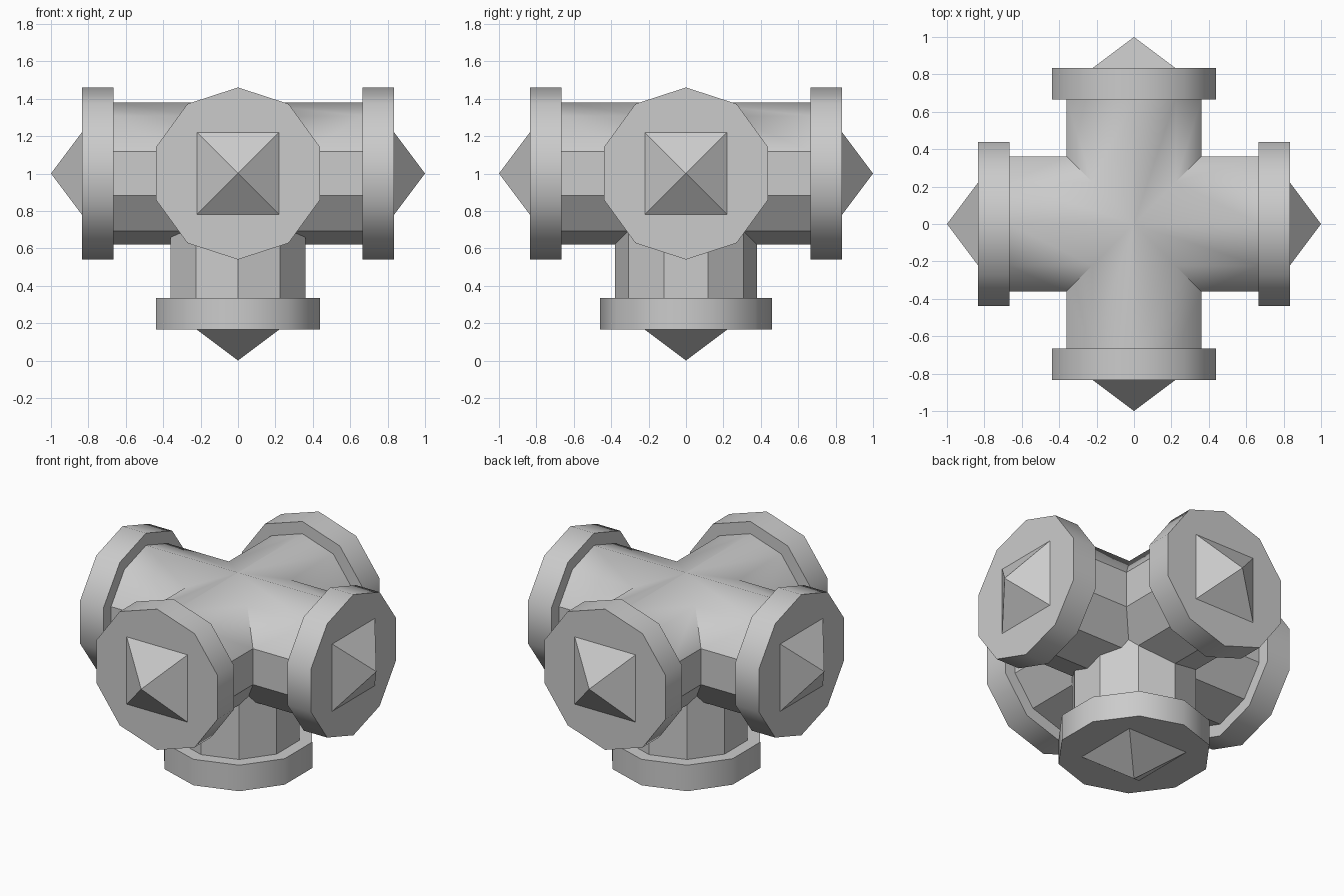
import bpy, bmesh
from math import pi
from mathutils import Matrix

if "Cube" in bpy.data.objects:
    bpy.data.objects.remove(bpy.data.objects["Cube"])

SIDES = 10
CENTRE = Matrix.Translation((0, 0, 1))
LAY = Matrix.Rotation(pi / 2, 4, 'X')       # local z -> -y, a corner stays on top
ARMS = {
    "front": LAY,
    "right": Matrix.Rotation(pi / 2, 4, 'Z') @ LAY,
    "back": Matrix.Rotation(pi, 4, 'Z') @ LAY,
    "left": Matrix.Rotation(-pi / 2, 4, 'Z') @ LAY,
    "bottom": Matrix.Rotation(pi, 4, 'X'),
}
PIPE_R, FLANGE_R = 0.38, 0.46
PIPE_END, FLANGE_END, TIP = 0.67, 0.835, 1.0
SPIKE = 0.22


def make(name, bm, matrix):
    bmesh.ops.recalc_face_normals(bm, faces=bm.faces)
    mesh = bpy.data.meshes.new(name)
    bm.to_mesh(mesh)
    bm.free()
    mesh.transform(matrix)
    obj = bpy.data.objects.new(name, mesh)
    bpy.context.collection.objects.link(obj)
    return obj


def smooth(obj, degrees):
    bpy.ops.object.select_all(action='DESELECT')
    obj.select_set(True)
    bpy.context.view_layer.objects.active = obj
    bpy.ops.object.shade_smooth_by_angle(angle=degrees * pi / 180)


def prism(name, r, z0, z1, matrix):
    bm = bmesh.new()
    place = Matrix.Translation((0, 0, (z0 + z1) / 2)) @ Matrix.Rotation(pi / 2, 4, 'Z')
    bmesh.ops.create_cone(bm, cap_ends=True, segments=SIDES, radius1=r, radius2=r,
                          depth=z1 - z0, matrix=place)
    # put a corner exactly on local +y
    top = max(bm.verts, key=lambda v: v.co.y).co
    turn = top.xy.angle_signed((0, 1)) if abs(top.x) > 1e-4 else 0
    if turn:
        bmesh.ops.rotate(bm, verts=bm.verts, matrix=Matrix.Rotation(-turn, 3, 'Z'))
    return make(name, bm, CENTRE @ matrix)


# Pipe cross: two through pipes and one stub pointing down, fused together
body = prism("pipe_cross", PIPE_R, -PIPE_END, PIPE_END, ARMS["right"])
others = [prism("pipe_front_back", PIPE_R, -PIPE_END, PIPE_END, ARMS["front"]),
          prism("pipe_down", PIPE_R, 0, PIPE_END, ARMS["bottom"])]
for other in others:
    mod = body.modifiers.new("union", 'BOOLEAN')
    mod.operation, mod.solver, mod.object = 'UNION', 'EXACT', other
bpy.context.view_layer.objects.active = body
for mod in list(body.modifiers):
    bpy.ops.object.modifier_apply(modifier=mod.name)
for other in others:
    bpy.data.objects.remove(other)

# Open the pipe ends, since the flanges close them
bm = bmesh.new()
bm.from_mesh(body.data)
caps = [f for f in bm.faces
        if (f.calc_center_median().xyz - CENTRE.translation).dot(f.normal) > PIPE_END - 0.01]
bmesh.ops.delete(bm, geom=caps, context='FACES')
bm.to_mesh(body.data)
bm.free()

# Upper pipe faces blend softly, the lower ones stay faceted
smooth(body, 40)
for p in body.data.polygons:
    p.use_smooth = p.normal.z > 0.3

for side, matrix in ARMS.items():
    # Flange disc
    flange = prism(side + "_flange", FLANGE_R, PIPE_END - 0.005, FLANGE_END, matrix)
    smooth(flange, 40)

    # Pyramid spike
    bm = bmesh.new()
    base = [bm.verts.new((x * SPIKE, y * SPIKE, FLANGE_END))
            for x, y in ((-1, -1), (1, -1), (1, 1), (-1, 1))]
    tip = bm.verts.new((0, 0, TIP))
    bm.faces.new(base[::-1])
    for i in range(4):
        bm.faces.new((base[i], base[(i + 1) % 4], tip))
    spike = make(side + "_spike", bm, CENTRE @ matrix)
